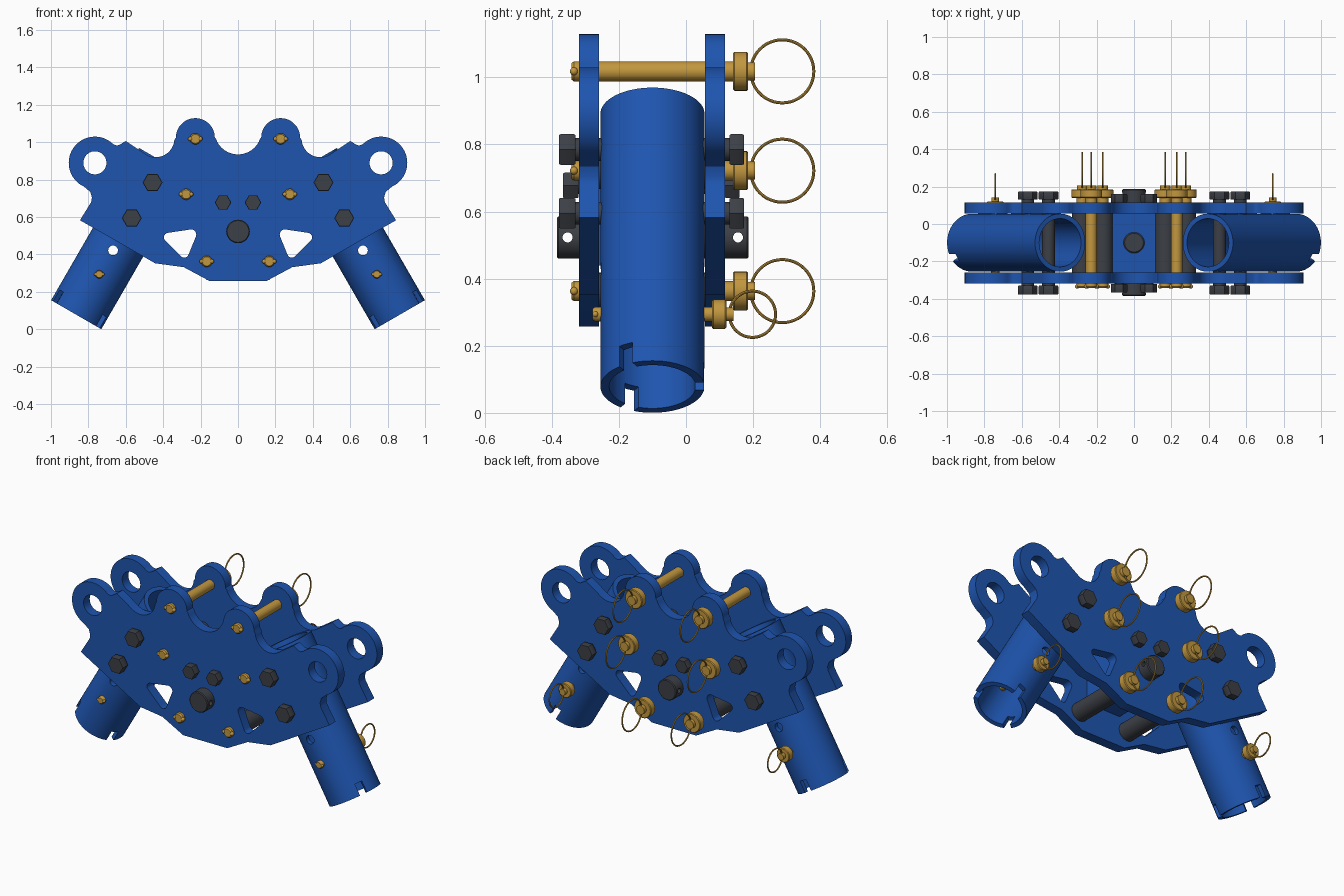
import bpy, bmesh
from math import sin, cos, pi, radians
from mathutils import Matrix, Vector

if "Cube" in bpy.data.objects:
    bpy.data.objects.remove(bpy.data.objects["Cube"])


def material(name, rgb):
    m = bpy.data.materials.new(name)
    m.diffuse_color = (*rgb, 1)
    m.use_nodes = True
    m.node_tree.nodes["Principled BSDF"].inputs["Base Color"].default_value = m.diffuse_color
    return m


BLUE = material("blue_paint", (0.013, 0.09, 0.43))
GOLD = material("brass", (0.54, 0.31, 0.05))
DARK = material("dark_steel", (0.045, 0.05, 0.06))
YC = -0.10  # mid plane between the two plates


def finish(ob, mat):
    ob.data.materials.clear()
    ob.data.materials.append(mat)
    bpy.ops.object.select_all(action='DESELECT')
    ob.select_set(True)
    bpy.context.view_layer.objects.active = ob
    bpy.ops.object.shade_smooth_by_angle(angle=radians(30))
    return ob


def from_bmesh(name, bm, mat):
    bmesh.ops.recalc_face_normals(bm, faces=bm.faces)
    me = bpy.data.meshes.new(name)
    bm.to_mesh(me)
    bm.free()
    ob = bpy.data.objects.new(name, me)
    bpy.context.collection.objects.link(ob)
    return finish(ob, mat)


def lathe(name, profile, matrix, mat, n=32, closed=False):
    """Revolve (radius, height) pairs about local z."""
    bm = bmesh.new()
    rings = [[bm.verts.new(matrix @ Vector((r * cos(2 * pi * i / n), r * sin(2 * pi * i / n), h)))
              for i in range(n)] for r, h in profile]
    pairs = list(zip(rings, rings[1:])) + ([(rings[-1], rings[0])] if closed else [])
    for a, b in pairs:
        for i in range(n):
            j = (i + 1) % n
            bm.faces.new((a[i], a[j], b[j], b[i]))
    if not closed:
        bm.faces.new(rings[0])
        bm.faces.new(rings[-1])
    return from_bmesh(name, bm, mat)


def along_y(x, z):
    """Local height becomes world y."""
    return Matrix.Translation((x, 0, z)) @ Matrix.Rotation(-pi / 2, 4, 'X')


def box(name, size, matrix, mat):
    bm = bmesh.new()
    bmesh.ops.create_cube(bm, size=1, matrix=matrix @ Matrix.Diagonal((*size, 1)))
    return from_bmesh(name, bm, mat)


def cut(ob, cutters):
    for c in cutters:
        c.hide_render = True
        m = ob.modifiers.new("cut", 'BOOLEAN')
        m.object, m.operation, m.solver = c, 'DIFFERENCE', 'EXACT'
    bpy.ops.object.select_all(action='DESELECT')
    ob.select_set(True)
    bpy.context.view_layer.objects.active = ob
    for m in list(ob.modifiers):
        if m.type == 'BOOLEAN':
            bpy.ops.object.modifier_apply(modifier=m.name)
    for c in cutters:
        bpy.data.objects.remove(c)


def arc(cx, cz, r, a0, a1, n=12):
    return [(cx + r * cos(radians(a0 + (a1 - a0) * i / n)),
             cz + r * sin(radians(a0 + (a1 - a0) * i / n))) for i in range(n + 1)]


def flip(pts):
    return [(-x, z) for x, z in reversed(pts)]


# Side plates: half outline, mirrored, with ear holes and triangular windows
half = [(0.15, 0.257), (0.29, 0.332), (0.443, 0.353), (0.845, 0.583), (0.785, 0.68),
        (0.781, 0.705), (0.79, 0.735)]
half += arc(0.765, 0.89, 0.14, -65, 135, 30)
half += [(0.65, 0.983), (0.635, 0.985), (0.60, 1.007)]
half += arc(0.44, 1.02, 0.1, -60, -175)
half += arc(0.228, 1.025, 0.104, 0, 180, 22)
half += arc(0, 1.06, 0.125, -20, -88, 9)
window = arc(0.287, 0.407, 0.024, 200, 320, 6) + arc(0.372, 0.492, 0.024, -40, 85, 6) \
    + arc(0.25, 0.507, 0.027, 85, 200, 6)
ear_hole = arc(0.765, 0.89, 0.062, 0, 345, 23)
loops = [half + flip(half), window, flip(window), ear_hole, flip(ear_hole)]

for name, y in (("front_plate", -0.289), ("back_plate", 0.086)):
    cu = bpy.data.curves.new(name, 'CURVE')
    cu.dimensions, cu.fill_mode, cu.extrude = '2D', 'BOTH', 0.03
    for pts in loops:
        sp = cu.splines.new('POLY')
        sp.points.add(len(pts) - 1)
        for p, (x, z) in zip(sp.points, pts):
            p.co = (x, z, 0, 1)
        sp.use_cyclic_u = True
    ob = bpy.data.objects.new(name, cu)
    bpy.context.collection.objects.link(ob)
    bpy.ops.object.select_all(action='DESELECT')
    ob.select_set(True)
    bpy.context.view_layer.objects.active = ob
    bpy.ops.object.convert(target='MESH')
    ob = bpy.context.view_layer.objects.active
    ob.data.transform(Matrix.Translation((0, y, 0)) @ Matrix.Rotation(pi / 2, 4, 'X'))
    bm = bmesh.new()
    bm.from_mesh(ob.data)
    bmesh.ops.remove_doubles(bm, verts=bm.verts, dist=1e-5)
    bmesh.ops.recalc_face_normals(bm, faces=bm.faces)
    bm.to_mesh(ob.data)
    bm.free()
    finish(ob, BLUE)

# Angled leg sockets with three end notches and a cross hole, mirrored
frame = Matrix.Translation((0.865, YC, 0.078)) @ Matrix.Rotation(radians(-30), 4, 'Y')
tube = lathe("leg_sockets", [(0.155, 0), (0.155, 0.94), (0.129, 0.94), (0.129, 0)],
             frame, BLUE, 64, closed=True)
cutters = [box("notch_cutter", (0.08, 0.045, 0.14),
               frame @ Matrix.Rotation(radians(a), 4, 'Z') @ Matrix.Translation((0.145, 0, 0)), BLUE)
           for a in (-31, 89, 209)]
cutters.append(lathe("hole_cutter", [(0.026, -0.5), (0.026, 0.4)], along_y(0.668, 0.422), BLUE, 24))
cut(tube, cutters)
finish(tube, BLUE)
tube.modifiers.new("mirror", 'MIRROR')

# Centre block with a screw in its top
box("centre_block", (0.23, 0.315, 0.32), Matrix.Translation((0, YC - 0.002, 0.60)), BLUE)
lathe("block_screw", [(0.056, 0.70), (0.056, 0.768), (0.05, 0.773)],
      Matrix.Translation((0, YC, 0)), DARK)

# Centre bolt with cross-drilled round ends
bolt = lathe("centre_bolt", [(0.058, -0.385), (0.063, -0.38), (0.063, 0.182), (0.058, 0.187)],
             along_y(0, 0.523), DARK, 40)
drill = [lathe("drill_cutter", [(0.015, -0.2), (0.015, 0.2)],
               Matrix.Translation((0, y, 0.523)) @ Matrix.Rotation(pi / 2, 4, 'Y'), DARK, 20)
         for y in (-0.353, 0.155)]
cut(bolt, drill)
finish(bolt, DARK)


def hex_bolt(x, z, r, front, back, shaft):
    lathe("bolt_shaft", [(shaft, front[1] - 0.01), (shaft, back[0] + 0.01)], along_y(x, z), DARK)
    for label, (a, b) in (("bolt_head", front), ("bolt_nut", back)):
        lathe(label, [(r * 0.95, a), (r, a + 0.005), (r, b - 0.005), (r * 0.95, b)],
              along_y(x, z), DARK, 6)


def lock_pin(x, z, r, tip, collar, collar_r, end, ring_y, ring_r):
    c0, c1 = collar
    lathe("lock_pin", [(r * 0.8, tip), (r, tip + 0.008), (r, c0), (collar_r - 0.004, c0),
                       (collar_r, c0 + 0.004), (collar_r, c1 - 0.004), (collar_r - 0.004, c1),
                       (r * 0.9, c1), (r * 0.9, end)], along_y(x, z), GOLD)
    # detent balls at the tip
    bm = bmesh.new()
    for s in (-1, 1):
        bmesh.ops.create_uvsphere(bm, u_segments=12, v_segments=8, radius=r * 0.4,
                                  matrix=Matrix.Translation((x + s * r * 0.9, tip + 0.008, z)))
    from_bmesh("detent_balls", bm, GOLD)
    # pull ring
    section = [(ring_r + 0.0045 * cos(k * pi / 4), 0.0045 * sin(k * pi / 4)) for k in range(8)]
    lathe("pull_ring", section, Matrix.Translation((x, ring_y, z)) @ Matrix.Rotation(pi / 2, 4, 'Y'),
          GOLD, 48, closed=True)


# Fasteners repeated on both sides
for s in (-1, 1):
    for x, z in ((0.457, 0.785), (0.568, 0.595)):
        hex_bolt(s * x, z, 0.053, (-0.378, -0.33), (0.13, 0.173), 0.034)
    hex_bolt(s * 0.08, 0.678, 0.044, (-0.366, -0.32), (0.116, 0.16), 0.025)
    for x, z in ((0.228, 1.018), (0.277, 0.722), (0.167, 0.363)):
        lock_pin(s * x, z, 0.03, -0.342, (0.14, 0.185), 0.058, 0.205, 0.287, 0.094)
    lock_pin(s * 0.742, 0.294, 0.022, -0.278, (0.078, 0.12), 0.044, 0.142, 0.198, 0.069)
    for x, z in ((0.277, 0.722), (0.167, 0.363)):
        lathe("spacer", [(0.055, -0.26), (0.055, 0.057)], along_y(s * x, z), DARK)
